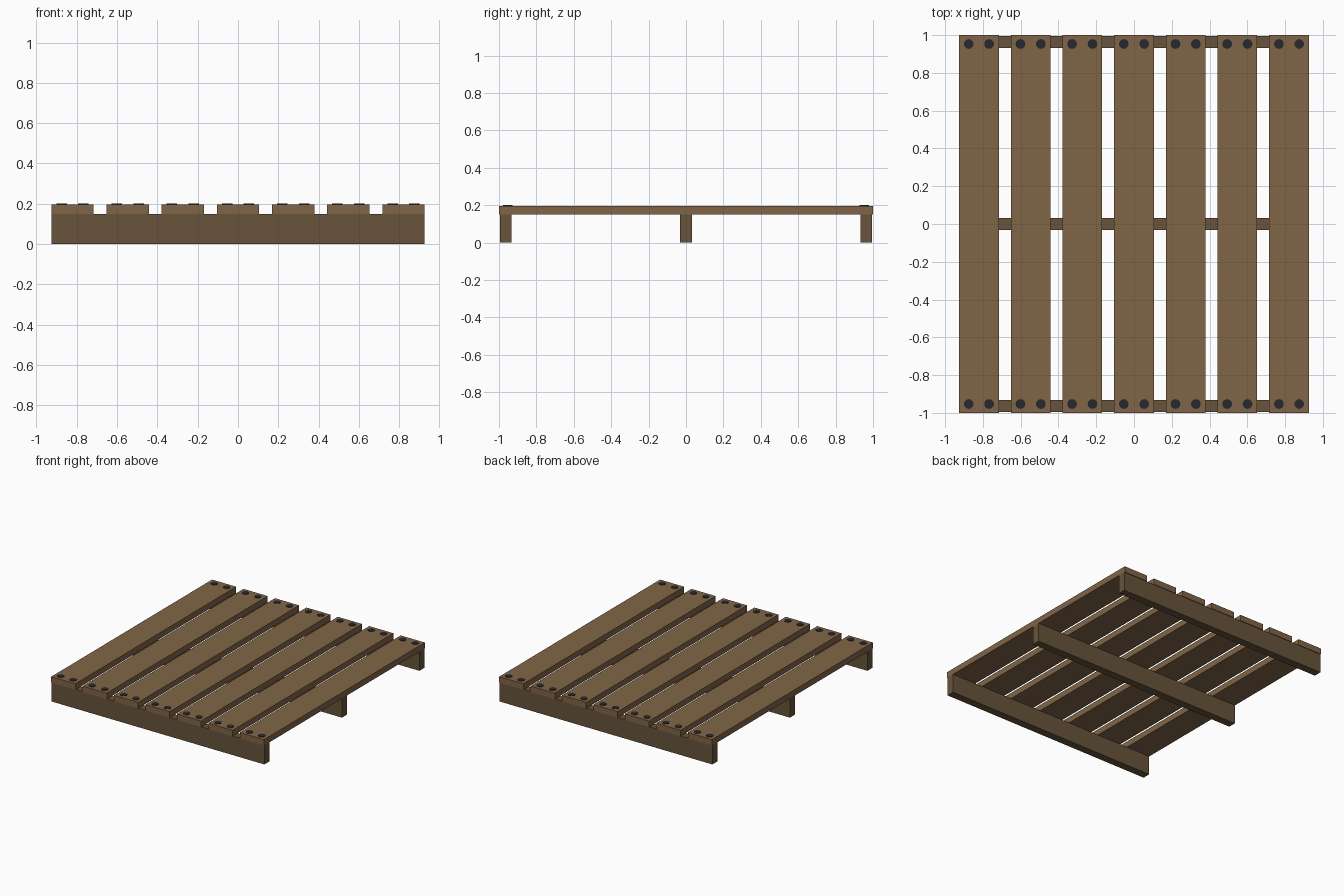
import bpy

if "Cube" in bpy.data.objects:
    bpy.data.objects.remove(bpy.data.objects["Cube"])

def material(name, rgb):
    m = bpy.data.materials.new(name)
    m.diffuse_color = (*rgb, 1)
    m.use_nodes = True
    m.node_tree.nodes["Principled BSDF"].inputs["Base Color"].default_value = m.diffuse_color
    return m

plank_wood = material("plank_wood", (0.22, 0.13, 0.063))
beam_wood = material("beam_wood", (0.135, 0.088, 0.044))
dark_metal = material("dark_metal", (0.02, 0.022, 0.027))

def box(name, center, size, mat):
    bpy.ops.mesh.primitive_cube_add(size=1, location=center)
    ob = bpy.context.object
    ob.name = name
    ob.scale = size
    bpy.ops.object.transform_apply(location=False, rotation=False, scale=True)
    ob.data.materials.append(mat)

HALF_WIDTH, PLANK_W, PLANKS = 0.926, 0.21, 7
BEAM_TOP, PLANK_TOP, NAIL_TOP = 0.15, 0.197, 0.2

# Supporting beams running across, at front, middle and back
for name, y in (("front", -0.964), ("middle", 0), ("back", 0.964)):
    box(name + "_beam", (0, y, BEAM_TOP / 2),
        (2 * HALF_WIDTH, 0.062, BEAM_TOP), beam_wood)

# Deck planks with a pair of nail heads at each end
pitch = (2 * HALF_WIDTH - PLANK_W) / (PLANKS - 1)
for i in range(PLANKS):
    x = (i - (PLANKS - 1) / 2) * pitch
    box(f"deck_plank_{i + 1}", (x, 0, (BEAM_TOP + PLANK_TOP) / 2),
        (PLANK_W, 2, PLANK_TOP - BEAM_TOP), plank_wood)
    for dx in (-0.054, 0.054):
        for y in (-0.953, 0.953):
            bpy.ops.mesh.primitive_cylinder_add(
                vertices=12, radius=0.026, depth=0.01,
                location=(x + dx, y, NAIL_TOP - 0.005))
            nail = bpy.context.object
            nail.name = f"nail_head_{i + 1}"
            nail.data.materials.append(dark_metal)
